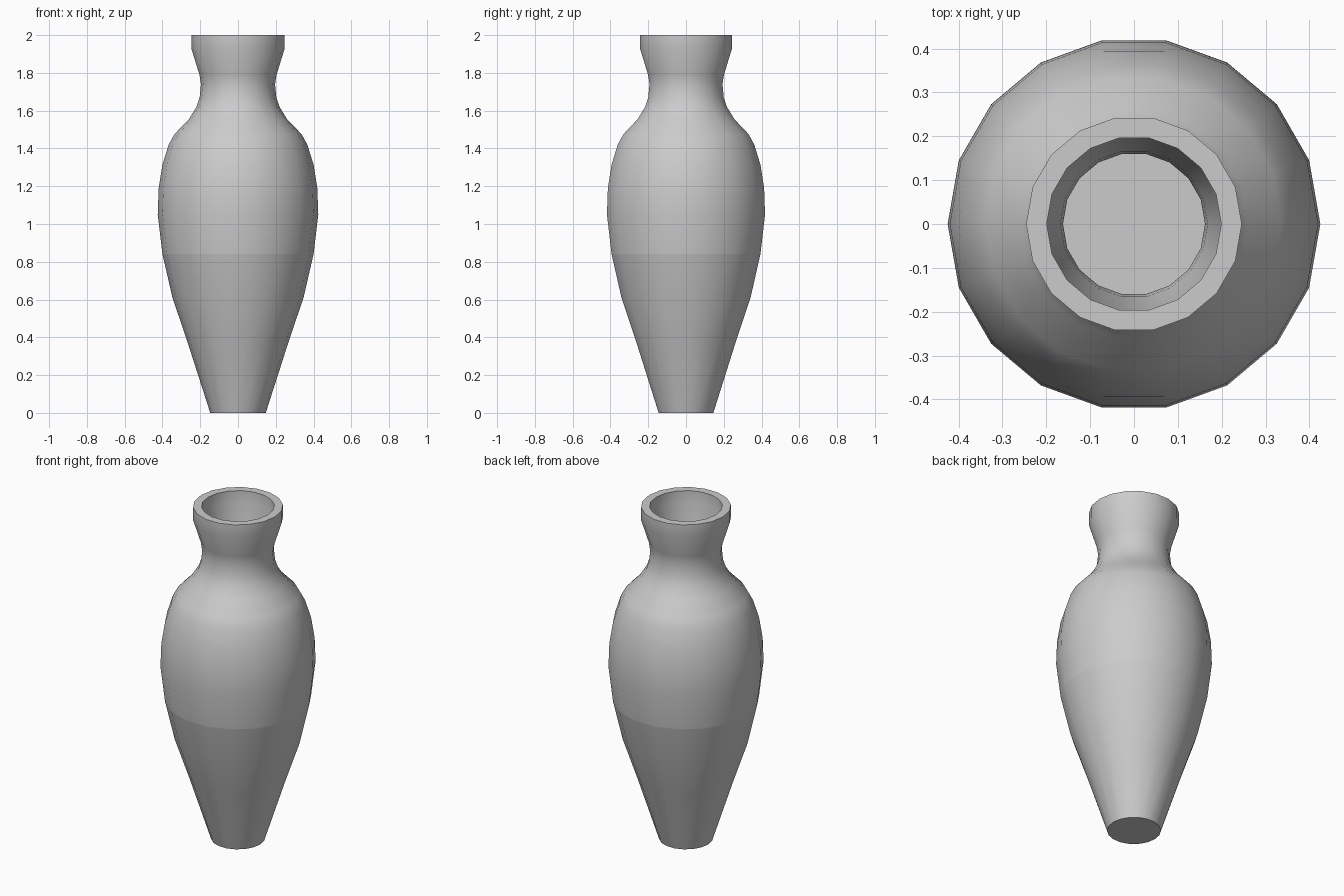
import bpy, bmesh, math

if "Cube" in bpy.data.objects:
    bpy.data.objects.remove(bpy.data.objects["Cube"])

SIDES = 18
SEAM_Z = 0.84

# Outer wall from foot to rim, then inner wall down to the flat inside floor
outer = [(0.147, 0), (0.268, 0.377), (0.347, 0.61), (0.40, SEAM_Z), (0.425, 1.05),
         (0.42, 1.19), (0.40, 1.315), (0.367, 1.42), (0.337, 1.475), (0.26, 1.555),
         (0.22, 1.62), (0.203, 1.67), (0.196, 1.74), (0.204, 1.79), (0.246, 1.925),
         (0.246, 2.0)]
inner = [(0.199, 2.0), (0.199, 1.93), (0.168, 1.80), (0.162, 1.74), (0.168, 1.66),
         (0.22, 1.54), (0.30, 1.46), (0.36, 1.315), (0.385, 1.05), (0.36, SEAM_Z)]


def lathe(name, profile):
    bm = bmesh.new()
    rings = []
    for r, z in profile:
        angles = [2 * math.pi * i / SIDES for i in range(SIDES)]
        rings.append([bm.verts.new((r * math.cos(a), r * math.sin(a), z)) for a in angles])
    for low, high in zip(rings, rings[1:]):
        for i in range(SIDES):
            j = (i + 1) % SIDES
            bm.faces.new((low[i], low[j], high[j], high[i]))
    # Foot and inside floor
    bm.faces.new(rings[0][::-1])
    bm.faces.new(rings[-1])
    bmesh.ops.recalc_face_normals(bm, faces=bm.faces)
    for f in bm.faces:
        f.smooth = True
    # Crisp rim, foot and floor, plus the faint seam around the belly
    for e in bm.edges:
        on_seam = all(abs(v.co.z - SEAM_Z) < 1e-4 for v in e.verts)
        e.smooth = not on_seam and e.calc_face_angle(0) < math.radians(35)
    mesh = bpy.data.meshes.new(name)
    bm.to_mesh(mesh)
    bm.free()
    obj = bpy.data.objects.new(name, mesh)
    bpy.context.collection.objects.link(obj)
    return obj


lathe("vase", outer + inner)
